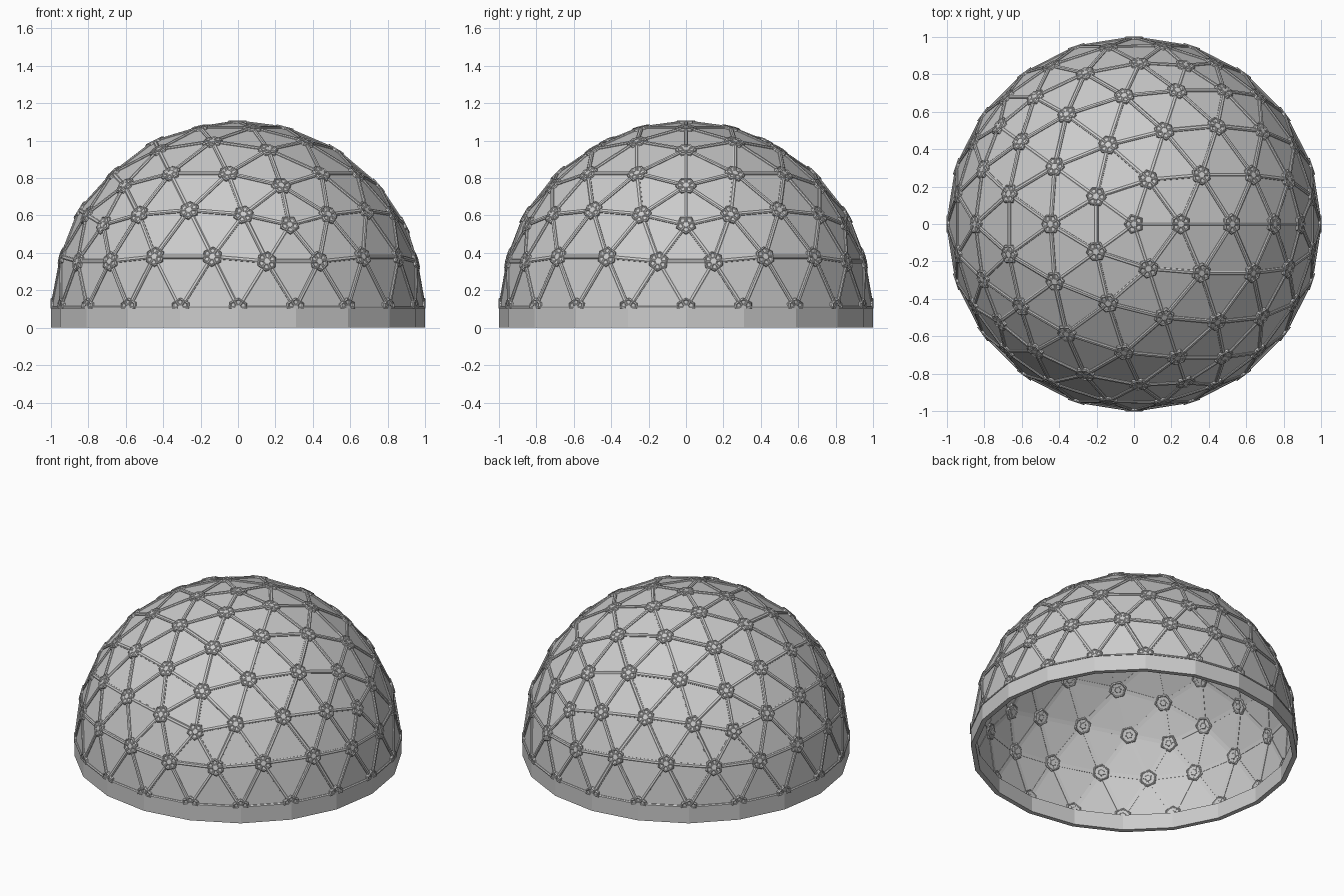
import bpy, bmesh, math
from mathutils import Vector, Matrix

if "Cube" in bpy.data.objects:
    bpy.data.objects.remove(bpy.data.objects["Cube"])

R, Z0, FREQ = 0.996, 0.105, 4      # dome radius, height of its centre, geodesic frequency

def material(name, v):
    m = bpy.data.materials.new(name)
    m.diffuse_color = (v, v, v, 1)
    m.use_nodes = True
    m.node_tree.nodes["Principled BSDF"].inputs["Base Color"].default_value = m.diffuse_color
    return m

grey = material("plain grey", 0.6)

def to_object(bm, name):
    me = bpy.data.meshes.new(name)
    bm.to_mesh(me)
    bm.free()
    ob = bpy.data.objects.new(name, me)
    bpy.context.collection.objects.link(ob)
    me.materials.append(grey)
    return ob

def cut_at_base(bm):
    # remove everything below the top of the base wall and cap the cuts
    geom = bm.verts[:] + bm.edges[:] + bm.faces[:]
    res = bmesh.ops.bisect_plane(bm, geom=geom, plane_co=(0, 0, Z0 - 0.001),
                                 plane_no=(0, 0, 1), clear_inner=True)
    edges = [e for e in res["geom_cut"] if isinstance(e, bmesh.types.BMEdge)]
    bmesh.ops.holes_fill(bm, edges=edges, sides=0)

def bridge(bm, rings, cap=True):
    # skin a list of equal-length closed rings of points
    vs = [[bm.verts.new(p) for p in ring] for ring in rings]
    n = len(vs[0])
    for a, b in zip(vs, vs[1:]):
        for i in range(n):
            bm.faces.new((a[i], a[(i + 1) % n], b[(i + 1) % n], b[i]))
    if cap:
        bm.faces.new(vs[0][::-1])
        bm.faces.new(vs[-1])

# geodesic panels: icosahedron split into 4 x 4 triangles, projected to the sphere
ico = bmesh.new()
bmesh.ops.create_icosphere(ico, subdivisions=1, radius=1)
ring_v = next(v for v in ico.verts if 0.1 < v.co.z < 0.9)
ang = math.atan2(ring_v.co.y, ring_v.co.x)
bmesh.ops.rotate(ico, verts=ico.verts, cent=(0, 0, 0), matrix=Matrix.Rotation(-ang, 3, 'Z'))
panels = bmesh.new()
for f in ico.faces:
    A, B, C = (v.co for v in f.verts)
    def pt(i, j):
        return (A + (B - A) * i / FREQ + (C - A) * j / FREQ).normalized() * R
    for i in range(FREQ):
        for j in range(FREQ - i):
            tris = [((i, j), (i + 1, j), (i, j + 1))]
            if i + j < FREQ - 1:
                tris.append(((i + 1, j), (i + 1, j + 1), (i, j + 1)))
            for t in tris:
                pts = [pt(*p) for p in t]
                if min(p.z for p in pts) > -0.01:
                    panels.faces.new([panels.verts.new(p) for p in pts])
ico.free()
bmesh.ops.remove_doubles(panels, verts=panels.verts, dist=0.001)
bmesh.ops.recalc_face_normals(panels, faces=panels.faces)
lift = Vector((0, 0, Z0))
for v in panels.verts:
    v.co += lift

# struts: bevelled bars along every panel edge
STRUT = [(-0.012, -0.004), (0.012, -0.004), (0.012, 0.003), (0.006, 0.008),
         (-0.006, 0.008), (-0.012, 0.003)]
struts = bmesh.new()
for e in panels.edges:
    a, b = e.verts[0].co, e.verts[1].co
    along = (b - a).normalized()
    out = ((a + b) / 2 - lift).normalized()
    side = out.cross(along)
    bridge(struts, [[p + side * u + out * w for u, w in STRUT]
                    for p in (a + along * 0.03, b - along * 0.03)])
bmesh.ops.recalc_face_normals(struts, faces=struts.faces)
cut_at_base(struts)

# hubs: five or six sided plates with a sunk rosette and a raised centre on both sides
HUB = [(0.010, -0.020), (0.018, -0.020), (0.022, -0.016), (0.042, -0.016), (0.048, -0.020),
       (0.055, -0.014), (0.055, 0.001), (0.048, 0.007), (0.042, 0.003),
       (0.022, 0.003), (0.018, 0.006), (0.010, 0.006)]
hubs = bmesh.new()
for v in panels.verts:
    up = (v.co - lift).normalized()
    nb = max((e.other_vert(v).co for e in v.link_edges), key=lambda c: c.z)
    d = nb - v.co
    d = (d - up * d.dot(up)).normalized()
    s = up.cross(d)
    n = 5 if len(v.link_edges) == 5 and v.co.z > Z0 + 0.1 else 6
    def ray(k, r, h, half=0.5):
        t = 2 * math.pi * (k + half) / n
        return v.co + (d * math.cos(t) + s * math.sin(t)) * r + up * h
    bridge(hubs, [[ray(k, r, h) for k in range(n)] for r, h in HUB])
    # spokes from the centre to the rim
    for k in range(n):
        t = 2 * math.pi * k / n
        q = d * math.cos(t) + s * math.sin(t)
        w = up.cross(q)
        bridge(hubs, [[v.co + q * r + w * x + up * h for x, h in
                       ((-0.007, -0.018), (0.007, -0.018), (0.007, 0.004),
                        (0.003, 0.007), (-0.003, 0.007), (-0.007, 0.004))]
                      for r in (0.016, 0.046)])
bmesh.ops.recalc_face_normals(hubs, faces=hubs.faces)
cut_at_base(hubs)

to_object(panels, "dome_panels")
to_object(struts, "dome_struts")
to_object(hubs, "dome_hubs")

# base: twenty sided upright wall
base = bmesh.new()
def ring20(r, z):
    return [(r * math.cos(math.pi * k / 10), r * math.sin(math.pi * k / 10), z) for k in range(20)]
bridge(base, [ring20(0.97, 0), ring20(1, 0), ring20(1, 0.104), ring20(0.97, 0.104), ring20(0.97, 0)], cap=False)
bmesh.ops.remove_doubles(base, verts=base.verts, dist=0.0001)
bmesh.ops.recalc_face_normals(base, faces=base.faces)
to_object(base, "base_wall")
